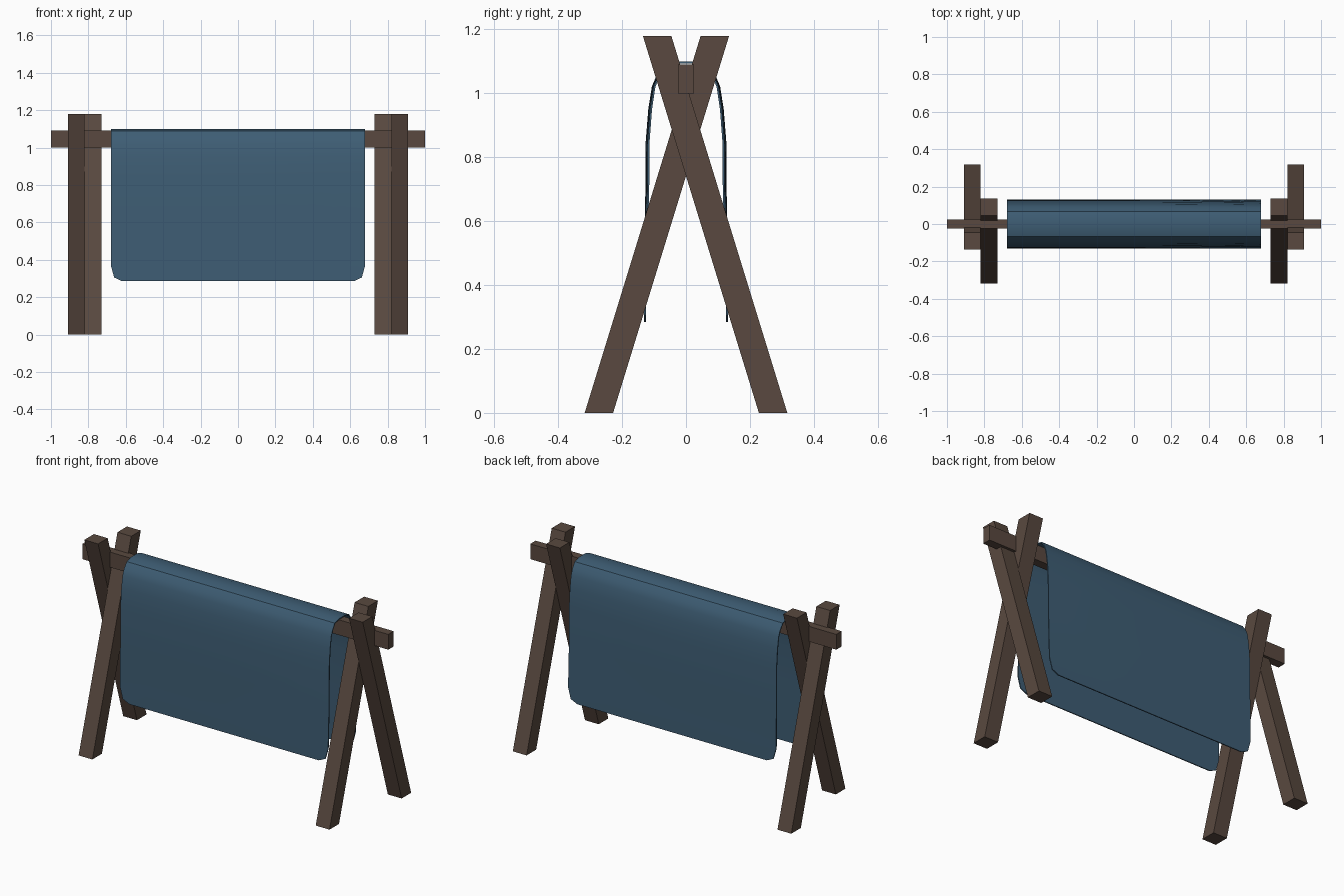
import bpy, bmesh, math

if "Cube" in bpy.data.objects:
    bpy.data.objects.remove(bpy.data.objects["Cube"])


def material(name, rgb):
    m = bpy.data.materials.new(name)
    m.diffuse_color = (*rgb, 1)
    m.use_nodes = True
    m.node_tree.nodes["Principled BSDF"].inputs["Base Color"].default_value = m.diffuse_color
    return m


wood = material("dark_wood", (0.10, 0.066, 0.05))
fabric = material("blue_cloth", (0.048, 0.11, 0.175))


def make_object(name, bm, mat):
    bmesh.ops.recalc_face_normals(bm, faces=bm.faces)
    me = bpy.data.meshes.new(name)
    bm.to_mesh(me)
    bm.free()
    ob = bpy.data.objects.new(name, me)
    me.materials.append(mat)
    bpy.context.collection.objects.link(ob)
    return ob


def prism(name, profile, x0, x1, mat):
    """Extrude a (y, z) outline along x."""
    bm = bmesh.new()
    a = [bm.verts.new((x0, y, z)) for y, z in profile]
    face = bm.faces.new(a)
    new = bmesh.ops.extrude_face_region(bm, geom=[face])["geom"]
    bmesh.ops.translate(bm, vec=(x1 - x0, 0, 0),
                        verts=[v for v in new if isinstance(v, bmesh.types.BMVert)])
    return make_object(name, bm, mat)


# Crossbeam
prism("crossbeam", [(-0.025, 1.0), (0.025, 1.0), (0.025, 1.09), (-0.025, 1.09)], -1, 1, wood)

# Crossed legs: inner pair stands at the front, outer pair at the back
leg = [(-0.317, 0), (-0.228, 0), (0.135, 1.18), (0.046, 1.18)]
back = [(-y, z) for y, z in leg]
for side, s in (("left", -1), ("right", 1)):
    prism(f"{side}_front_leg", leg, s * 0.73, s * 0.82, wood)
    prism(f"{side}_back_leg", back, s * 0.82, s * 0.91, wood)

# Cloth draped over the beam: rows of (y, z, half width), hem to ridge
half = [(0.128, 0.285, 0.62), (0.128, 0.305, 0.662), (0.127, 0.37, 0.68),
        (0.125, 0.62, 0.68), (0.123, 0.85, 0.68), (0.115, 0.95, 0.68),
        (0.104, 1.02, 0.68), (0.09, 1.054, 0.68), (0.066, 1.085, 0.68),
        (0.03, 1.096, 0.68)]
rows = [(-y, z, w) for y, z, w in half] + half[::-1]
cols = 8
bm = bmesh.new()
grid = []
for y, z, w in rows:
    line = []
    for i in range(cols + 1):
        u = 2 * i / cols - 1
        # slight uneven hang toward one end
        sag = 1 - 0.05 * max(0, u) ** 2 * (1.08 - z > 0.02) * (z > 0.5)
        line.append(bm.verts.new((u * w, y * sag, z)))
    grid.append(line)
for r0, r1 in zip(grid, grid[1:]):
    for i in range(cols):
        bm.faces.new((r0[i], r0[i + 1], r1[i + 1], r1[i]))
cloth = make_object("draped_cloth", bm, fabric)
thick = cloth.modifiers.new("thickness", "SOLIDIFY")
thick.thickness = 0.006
thick.offset = 0

bpy.ops.object.select_all(action="DESELECT")
cloth.select_set(True)
bpy.context.view_layer.objects.active = cloth
bpy.ops.object.modifier_apply(modifier="thickness")
bpy.ops.object.shade_smooth_by_angle(angle=math.radians(30))
